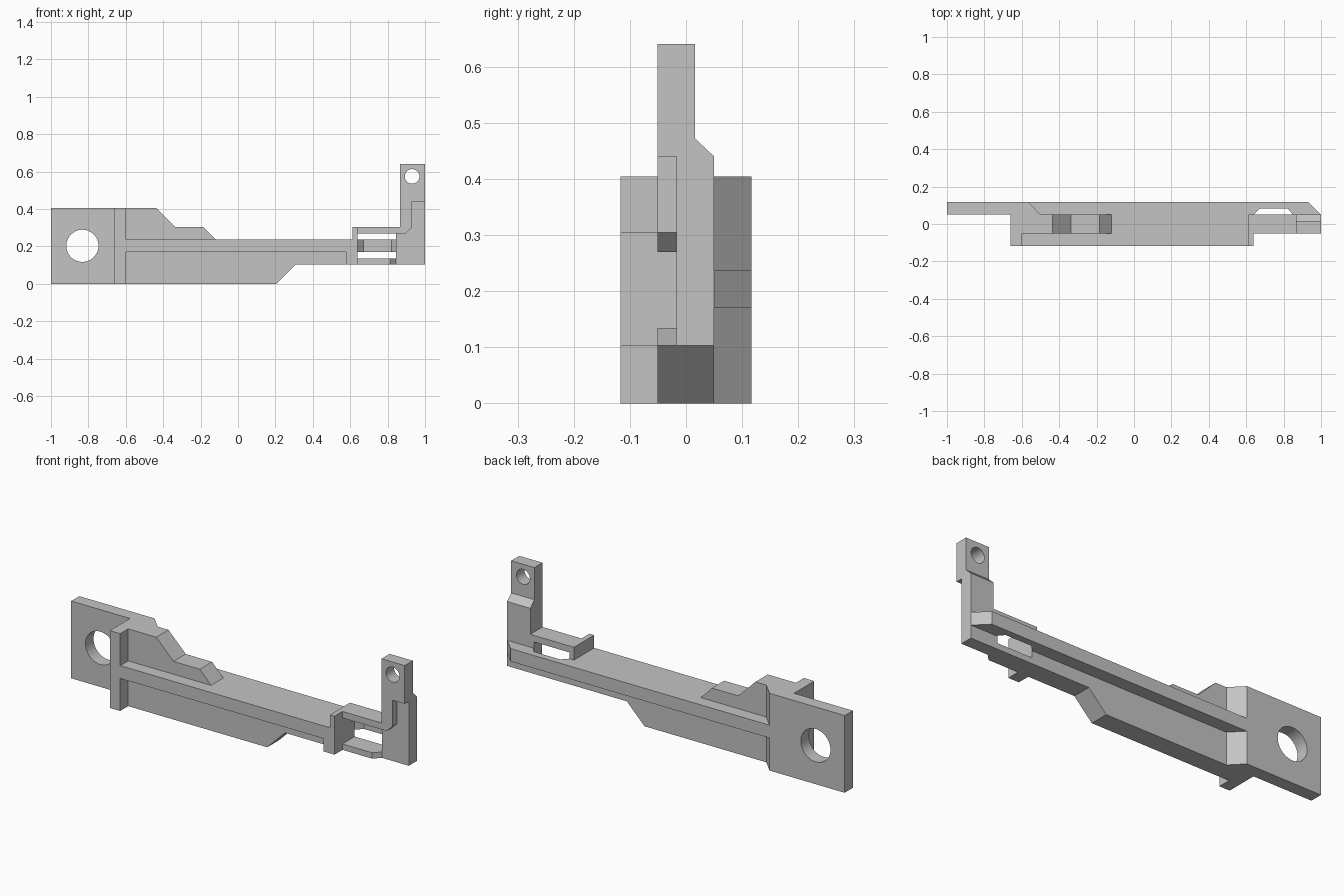
import bpy, bmesh
from mathutils import Vector

cube = bpy.data.objects.get("Cube")
if cube:
    bpy.data.objects.remove(cube, do_unlink=True)

grey = bpy.data.materials.new("light grey")
grey.use_nodes = True
grey.diffuse_color = (0.55, 0.55, 0.55, 1)
grey.node_tree.nodes["Principled BSDF"].inputs["Base Color"].default_value = (0.55, 0.55, 0.55, 1)

# Shared levels
FRONT, WEB_F, LATCH, WEB_B, BACK = -0.117, -0.051, -0.017, 0.05, 0.117
TOP, STEP, BEAM_T, BEAM_B, LOW = 0.404, 0.304, 0.237, 0.17, 0.103
RIGHT, LEFT, END = -0.6, -0.66, 0.64


def prism(name, axis, points, lo, hi):
    """Extrude a closed 2D profile along x, y or z."""
    place = {"x": lambda a, b, d: (d, a, b),
             "y": lambda a, b, d: (a, d, b),
             "z": lambda a, b, d: (a, b, d)}[axis]
    bm = bmesh.new()
    face = bm.faces.new([bm.verts.new(place(a, b, lo)) for a, b in points])
    new = bmesh.ops.extrude_face_region(bm, geom=[face])["geom"]
    bmesh.ops.translate(bm, vec=Vector(place(0, 0, hi - lo)),
                        verts=[v for v in new if isinstance(v, bmesh.types.BMVert)])
    bmesh.ops.recalc_face_normals(bm, faces=bm.faces)
    mesh = bpy.data.meshes.new(name)
    bm.to_mesh(mesh)
    bm.free()
    mesh.materials.append(grey)
    obj = bpy.data.objects.new(name, mesh)
    bpy.context.collection.objects.link(obj)
    return obj


def box(name, x0, x1, y0, y1, z0, z1):
    return prism(name, "y", [(x0, z0), (x1, z0), (x1, z1), (x0, z1)], y0, y1)


def drill(obj, x, z, radius):
    """Cut a round hole from front to back."""
    bpy.ops.mesh.primitive_cylinder_add(vertices=48, radius=radius, depth=1,
                                        location=(x, 0, z), rotation=(1.570796, 0, 0))
    cutter = bpy.context.object
    mod = obj.modifiers.new("hole", "BOOLEAN")
    mod.operation, mod.solver, mod.object = "DIFFERENCE", "EXACT", cutter
    bpy.context.view_layer.objects.active = obj
    bpy.ops.object.modifier_apply(modifier=mod.name)
    bpy.data.objects.remove(cutter, do_unlink=True)


# Mounting tab with its sloped inner edge
tab = prism("mounting_tab", "z", [(-1, WEB_B), (-0.5, WEB_B), (-0.565, BACK), (-1, BACK)], 0, TOP)
drill(tab, -0.832, 0.203, 0.086)

# Upright rib and the central web
box("upright_rib", LEFT, RIGHT, FRONT, WEB_B, 0, TOP)
prism("web", "y", [(RIGHT, 0), (0.205, 0), (0.308, LOW), (END, LOW), (END, BEAM_T),
                   (-0.12, BEAM_T), (-0.185, STEP), (-0.337, STEP), (-0.437, TOP),
                   (RIGHT, TOP)], WEB_F, WEB_B)

# Flanges in front of and behind the web
box("front_flange", RIGHT, 0.578, FRONT, WEB_F, BEAM_B, BEAM_T)
prism("back_flange", "z", [(-0.5, WEB_B), (-0.565, BACK), (0.933, BACK), (1, WEB_B),
                           (0.85, WEB_B), (0.822, 0.082), (0.672, 0.082), (END, WEB_B)],
      BEAM_B, BEAM_T)

# End rib beside the slot
prism("end_rib", "y", [(0.578, LOW), (END, LOW), (END, STEP), (0.613, STEP),
                       (0.613, BEAM_T), (0.578, BEAM_T)], FRONT, WEB_F)
box("end_post", 0.613, END, WEB_F, WEB_B, BEAM_T, STEP)

# Bars above and below the slot
prism("lower_bar", "z", [(END, WEB_F), (0.812, WEB_F), (0.845, LATCH),
                         (0.845, WEB_B), (END, WEB_B)], LOW, 0.134)
prism("upper_bar_front", "y", [(END, 0.27), (0.897, 0.27), (0.931, STEP), (0.931, 0.44),
                               (0.866, 0.44), (0.866, STEP), (END, STEP)], WEB_F, LATCH)
prism("tower_base", "y", [(END, 0.27), (0.845, 0.27), (0.845, LOW), (1, LOW), (1, 0.44),
                          (0.866, 0.44), (0.866, STEP), (END, STEP)], LATCH, WEB_B)

# Tower top with its hole and the slope behind it
tower = box("tower_top", 0.866, 1, WEB_F, 0.016, 0.44, 0.64)
drill(tower, 0.931, 0.574, 0.039)
prism("tower_slope", "x", [(0.016, 0.44), (WEB_B, 0.44), (0.016, 0.472)], 0.866, 1)

# Smooth hole walls, sharp edges elsewhere
for obj in (tab, tower):
    bpy.ops.object.select_all(action="DESELECT")
    obj.select_set(True)
    bpy.context.view_layer.objects.active = obj
    bpy.ops.object.shade_smooth_by_angle()
